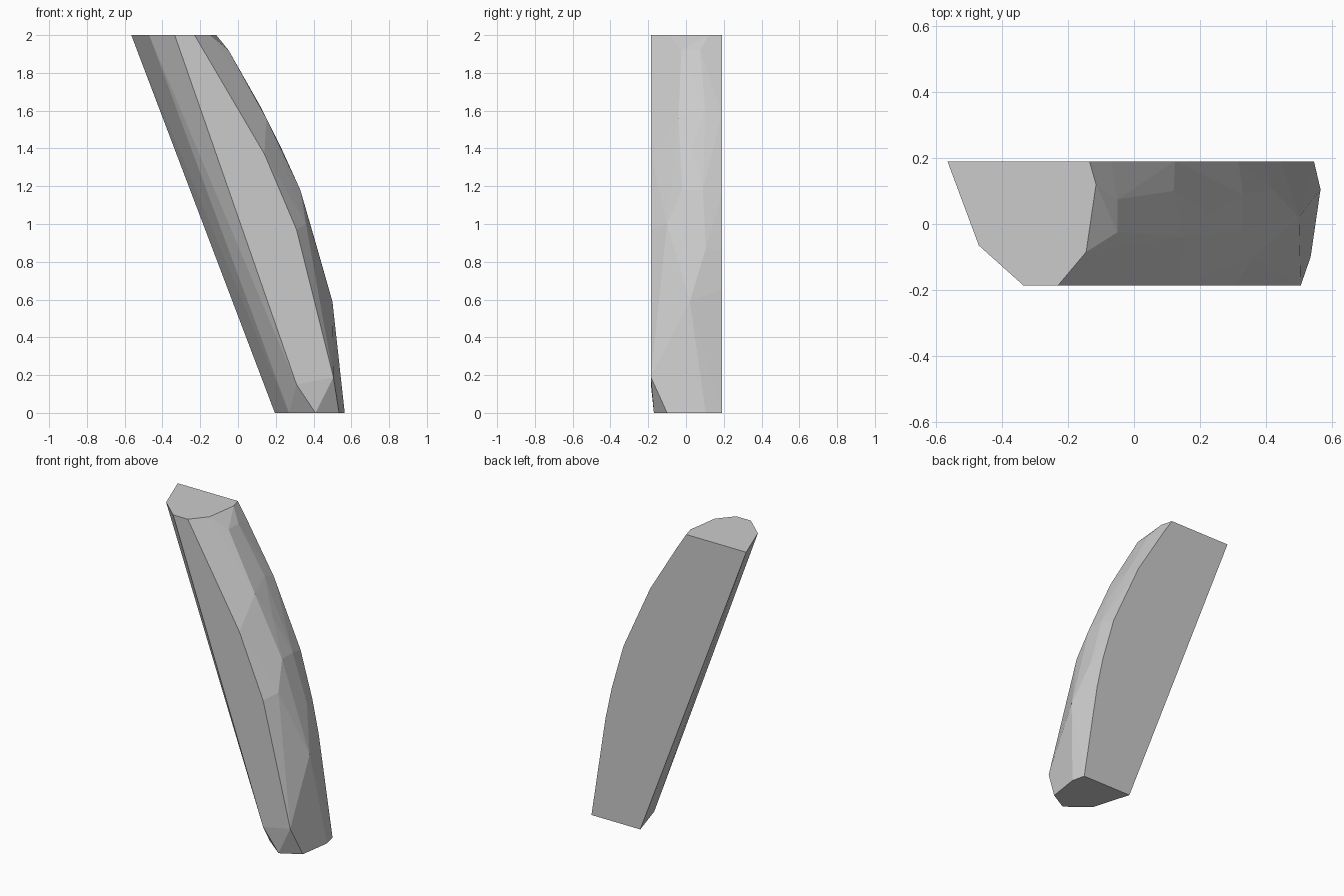
import bpy
import bmesh

cube = bpy.data.objects.get("Cube")
if cube:
    bpy.data.objects.remove(cube, do_unlink=True)

# Single stone grey
grey = bpy.data.materials.new("light grey")
colour = (0.6, 0.6, 0.6, 1)
grey.use_nodes = True
grey.diffuse_color = colour
grey.node_tree.nodes["Principled BSDF"].inputs["Base Color"].default_value = colour

BACK, FRONT = 0.19, -0.186

# Flat back: straight inner edge and curved outer edge, as (x, z)
back_outline = [(-0.565, 2), (0.195, 0), (0.545, 0), (0.445, 0.65), (0.40, 0.86),
                (0.316, 1.155), (0.124, 1.58), (-0.07, 1.9), (-0.135, 2)]

# Front facet: long strip between the bevels, as (x, z)
front_outline = [(-0.335, 2), (-0.23, 2), (0.14, 1.37), (0.31, 0.97),
                 (0.505, 0.19), (0.31, 0.15)]

# Cut ends: remaining corners, as (x, y)
top_corners = [(-0.47, -0.065), (-0.145, -0.085), (-0.115, 0.12)]
bottom_corners = [(0.27, -0.06), (0.41, -0.17), (0.535, -0.1), (0.565, 0.105)]

# Chipped outer ridge, as (x, y, z)
ridge = [(-0.05, -0.025, 1.92), (-0.05, 0.075, 1.92), (0.12, 0.1, 1.62),
         (0.15, -0.04, 1.56), (0.23, 0.03, 1.4), (0.33, -0.02, 1.18),
         (0.33, 0.09, 1.18), (0.36, -0.1, 1.0), (0.42, 0.105, 0.87),
         (0.5, 0.02, 0.59)]

points = ([(x, BACK, z) for x, z in back_outline]
          + [(x, FRONT, z) for x, z in front_outline]
          + [(x, y, 2) for x, y in top_corners]
          + [(x, y, 0) for x, y in bottom_corners]
          + ridge)

# Faceted solid wrapped around the outlines
bm = bmesh.new()
for p in points:
    bm.verts.new(p)
bmesh.ops.convex_hull(bm, input=bm.verts[:])
bmesh.ops.delete(bm, geom=[v for v in bm.verts if not v.link_faces], context='VERTS')
bmesh.ops.dissolve_limit(bm, angle_limit=0.01, verts=bm.verts[:], edges=bm.edges[:])
bmesh.ops.recalc_face_normals(bm, faces=bm.faces[:])

mesh = bpy.data.meshes.new("curved_stone")
bm.to_mesh(mesh)
bm.free()
mesh.materials.append(grey)
stone = bpy.data.objects.new("curved_stone", mesh)
bpy.context.collection.objects.link(stone)
